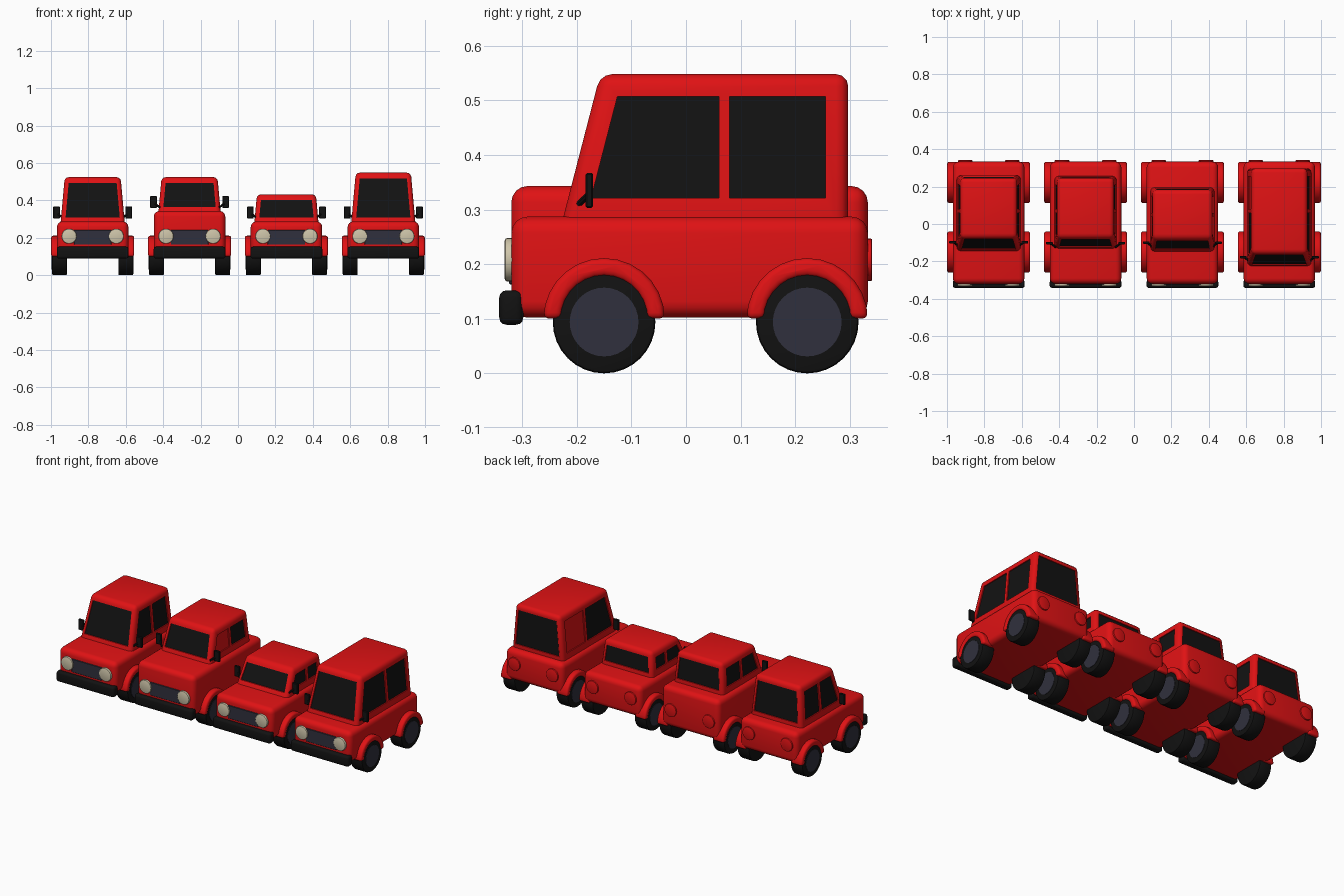
import bpy, bmesh, math
from mathutils import Vector

if "Cube" in bpy.data.objects:
    bpy.data.objects.remove(bpy.data.objects["Cube"])


def material(name, rgb):
    m = bpy.data.materials.new(name)
    m.use_nodes = True
    m.diffuse_color = (*rgb, 1)
    shader = m.node_tree.nodes["Principled BSDF"]
    shader.inputs["Base Color"].default_value = (*rgb, 1)
    shader.inputs["Roughness"].default_value = 0.6
    return m


RED = material("red_paint", (0.74, 0.006, 0.007))
BLACK = material("black", (0.006, 0.006, 0.006))
GREY = material("dark_grey", (0.03, 0.03, 0.047))
CREAM = material("cream_lamp", (0.62, 0.56, 0.4))


def activate(ob):
    bpy.ops.object.select_all(action="DESELECT")
    ob.select_set(True)
    bpy.context.view_layer.objects.active = ob


def new_object(name, bm, mats):
    bmesh.ops.recalc_face_normals(bm, faces=bm.faces)
    me = bpy.data.meshes.new(name)
    bm.to_mesh(me)
    bm.free()
    for m in mats:
        me.materials.append(m)
    ob = bpy.data.objects.new(name, me)
    bpy.context.collection.objects.link(ob)
    return ob


def finish(ob, bevel=0, segments=3, cutter=None):
    """Round the edges, cut any recesses and shade smooth."""
    activate(ob)
    if bevel:
        mod = ob.modifiers.new("Round", "BEVEL")
        mod.width, mod.segments, mod.limit_method = bevel, segments, "ANGLE"
        bpy.ops.object.modifier_apply(modifier=mod.name)
    if cutter:
        mod = ob.modifiers.new("Cut", "BOOLEAN")
        mod.operation, mod.solver, mod.object = "DIFFERENCE", "EXACT", cutter
        bpy.ops.object.modifier_apply(modifier=mod.name)
        bpy.data.objects.remove(cutter)
        activate(ob)
    bpy.ops.object.shade_smooth_by_angle(angle=math.radians(35))
    return ob


def add_prism(bm, ring_a, ring_b, cap_index=0):
    """Join two matching rings of points; ring_b's cap gets its own material."""
    a = [bm.verts.new(p) for p in ring_a]
    b = [bm.verts.new(p) for p in ring_b]
    bm.faces.new(a)
    bm.faces.new(b[::-1]).material_index = cap_index
    for i in range(len(a)):
        j = (i + 1) % len(a)
        bm.faces.new((a[i], b[i], b[j], a[j]))


def box(name, x0, x1, y0, y1, z0, z1, mat, bevel, segments=3):
    bm = bmesh.new()
    rings = [[(x0, y0, z), (x1, y0, z), (x1, y1, z), (x0, y1, z)] for z in (z0, z1)]
    add_prism(bm, *rings)
    return finish(new_object(name, bm, [mat]), bevel, segments)


def disc(name, centre, radius, depth, axis, mat, bevel, sides=32):
    bm = bmesh.new()
    bmesh.ops.create_cone(bm, cap_ends=True, segments=sides, radius1=radius,
                          radius2=radius, depth=depth)
    turn = Vector((0, 0, 1)).rotation_difference(Vector(axis)).to_matrix()
    bmesh.ops.rotate(bm, verts=bm.verts, matrix=turn)
    bmesh.ops.translate(bm, verts=bm.verts, vec=centre)
    return finish(new_object(name, bm, [mat]), bevel, 2)


def fender(name, cx, s, y):
    """Half ring arching over a wheel."""
    steps = [math.pi * i / 14 for i in range(15)]
    arc = [(0.111 * math.cos(t), 0.111 * math.sin(t)) for t in steps]
    arc += [(0.078 * math.cos(t), 0.078 * math.sin(t)) for t in reversed(steps)]
    bm = bmesh.new()
    add_prism(bm, *[[(cx + s * x, y + a, 0.1 + b) for a, b in arc]
                    for x in (0.15, 0.222)])
    finish(new_object(name, bm, [RED]), 0.011, 3)


def cabin(name, cx, body_top, roof, front, front_top, rear, lean, pillar, plain):
    """Tapered cabin with recessed panes; plain = (side, pane) left in body colour."""
    base = 0.285

    def half(z):
        return 0.171 - 0.09 * (z - base)

    def f(z):
        return front + (front_top - front) * (z - base) / (roof - base)

    def r(z):
        return rear - lean * (z - base) / (roof - base)

    bm = bmesh.new()
    rings = [[(cx - half(z), f(z), z), (cx + half(z), f(z), z),
              (cx + half(z), r(z), z), (cx - half(z), r(z), z)]
             for z in (body_top - 0.04, roof)]
    add_prism(bm, *rings)
    shell = new_object(name, bm, [RED, BLACK])

    cut = bmesh.new()

    def pane(points, direction, index):
        d = Vector(direction)
        add_prism(cut, [Vector(p) + d * 0.03 for p in points],
                  [Vector(p) - d * 0.006 for p in points], index)

    # windscreen and rear window
    low, high = body_top + 0.022, roof - 0.031
    for edge, way in ((f, -1), (r, 1)):
        pts = [(cx + s * (half(z) - 0.024), edge(z), z)
               for s, z in ((-1, low), (1, low), (1, high), (-1, high))]
        pane(pts, (0, way, 0), 1)
    # side windows
    low, high = body_top + 0.034, roof - 0.041
    spans = ((lambda z: f(z) + 0.042, lambda z: pillar - 0.01),
             (lambda z: pillar + 0.01, lambda z: r(z) - 0.042))
    for s in (-1, 1):
        for n, (a, b) in enumerate(spans):
            pts = [(cx + s * half(z), e(z), z)
                   for e, z in ((a, low), (b, low), (b, high), (a, high))]
            pane(pts, (s, 0, 0), 0 if (s, n) == plain else 1)
    cutter = new_object(name + "_cutter", cut, [RED, BLACK])
    cutter.hide_render = True
    finish(shell, 0.022, 3, cutter)


def mirror(name, cx, s, y, z):
    """Door mirror with a slanted arm."""
    x0, x1 = sorted((cx + s * 0.175, cx + s * 0.211))
    box(name, x0, x1, y - 0.007, y + 0.007, z - 0.032, z + 0.032, BLACK, 0.003, 1)
    a = Vector((cx + s * 0.160, y - 0.022, z - 0.028))
    b = Vector((cx + s * 0.188, y, z - 0.006))
    disc(name + "_arm", (a + b) / 2, 0.006, (b - a).length, b - a, BLACK, 0, 8)


def car(label, cx, body_top, roof, front, front_top, rear, lean, pillar, plain):
    box(label + "_body", cx - 0.191, cx + 0.191, -0.32, 0.333, 0.102, body_top,
        RED, 0.03, 4)
    cabin(label + "_cabin", cx, body_top, roof, front, front_top, rear, lean,
          pillar, plain)
    box(label + "_front_bumper", cx - 0.192, cx + 0.192, -0.342, -0.298, 0.089, 0.152,
        BLACK, 0.013)
    box(label + "_grille", cx - 0.1, cx + 0.1, -0.324, -0.31, 0.163, 0.242, GREY, 0.002, 1)
    for s, side in ((1, "left"), (-1, "right")):
        tag = label + "_" + side
        disc(tag + "_headlight", (cx + s * 0.126, -0.32, 0.208), 0.04, 0.024,
             (0, 1, 0), CREAM, 0.005, 24)
        disc(tag + "_tail_light", (cx + s * 0.126, 0.33, 0.208), 0.039, 0.022,
             (0, 1, 0), RED, 0.003, 24)
        mirror(tag + "_mirror", cx, s, front + 0.048, body_top + 0.048)
        for y, end in ((-0.15, "front"), (0.222, "rear")):
            part = tag + "_" + end
            disc(part + "_tyre", (cx + s * 0.177, y, 0.094), 0.094, 0.08,
                 (1, 0, 0), BLACK, 0.007)
            disc(part + "_hub", (cx + s * 0.214, y, 0.094), 0.063, 0.01,
                 (1, 0, 0), GREY, 0)
            fender(part + "_fender", cx, s, y)


# label, centre, body top, roof, screen base, screen top, rear, rear lean, pillar, plain pane
car("saloon", -0.777, 0.287, 0.524, -0.145, -0.072, 0.26, 0.015, 0.07, None)
car("high_body_car", -0.259, 0.343, 0.524, -0.15, -0.072, 0.26, 0.015, 0.07, (1, 0))
car("low_car", 0.259, 0.287, 0.432, -0.148, -0.075, 0.196, 0.015, 0.05, None)
car("tall_car", 0.777, 0.287, 0.548, -0.225, -0.157, 0.297, 0.0, 0.07, (-1, 1))
